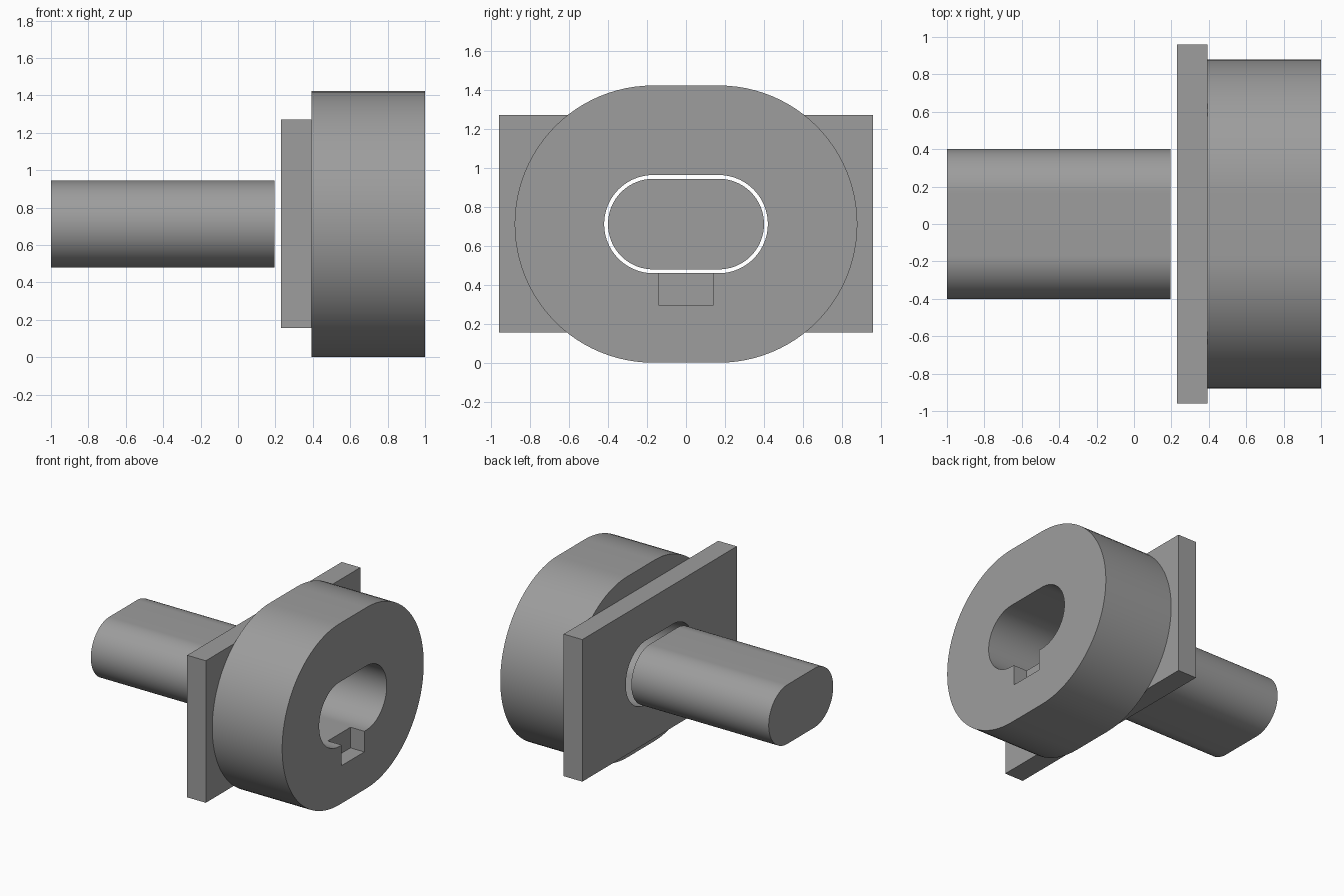
import bpy, bmesh, math

if "Cube" in bpy.data.objects:
    bpy.data.objects.remove(bpy.data.objects["Cube"])

CZ = 0.7115     # height of the common axis
FLAT = 0.168    # half length of the straight part of every slot profile

grey = bpy.data.materials.new("mid grey")
grey.diffuse_color = (0.337, 0.337, 0.337, 1)
grey.use_nodes = True
grey.node_tree.nodes["Principled BSDF"].inputs["Base Color"].default_value = grey.diffuse_color


def extrude_x(name, profile, x0, x1):
    """Extrude a (y, z) profile along x."""
    bm = bmesh.new()
    face = bm.faces.new([bm.verts.new((x0, y, z)) for y, z in profile])
    ext = bmesh.ops.extrude_face_region(bm, geom=[face])
    verts = [v for v in ext["geom"] if isinstance(v, bmesh.types.BMVert)]
    bmesh.ops.translate(bm, verts=verts, vec=(x1 - x0, 0, 0))
    bmesh.ops.recalc_face_normals(bm, faces=bm.faces)
    mesh = bpy.data.meshes.new(name)
    bm.to_mesh(mesh)
    bm.free()
    mesh.materials.append(grey)
    obj = bpy.data.objects.new(name, mesh)
    bpy.context.collection.objects.link(obj)
    return obj


def slot(r, n=48):
    """Rounded profile: two half circles joined by straight lines."""
    pts = []
    for side in (1, -1):
        for i in range(n + 1):
            a = -math.pi / 2 + math.pi * i / n
            pts.append((side * (FLAT + r * math.cos(a)), CZ + side * r * math.sin(a)))
    return pts


def rect(y, z0, z1):
    return [(-y, z0), (y, z0), (y, z1), (-y, z1)]


def activate(obj):
    bpy.ops.object.select_all(action='DESELECT')
    obj.select_set(True)
    bpy.context.view_layer.objects.active = obj


def cut(obj, cutter):
    mod = obj.modifiers.new("cut", 'BOOLEAN')
    mod.operation = 'DIFFERENCE'
    mod.solver = 'EXACT'
    mod.object = cutter
    activate(obj)
    bpy.ops.object.modifier_apply(modifier=mod.name)


# Main parts
shaft = extrude_x("shaft", slot(0.2325), -1.0, 0.195)
plate = extrude_x("mounting_plate", rect(0.96, 0.155, 1.272), 0.23, 0.392)
housing = extrude_x("housing", slot(CZ), 0.392, 1.0)

# Through bore and the keyway notch in the outer face
bore = extrude_x("bore_cutter", slot(0.252), 0.0, 1.2)
notch = extrude_x("notch_cutter", rect(0.141, 0.297, 0.6), 0.88, 1.2)
cut(plate, bore)
cut(housing, bore)
cut(housing, notch)
for helper in (bore, notch):
    bpy.data.objects.remove(helper)

# Smooth curved walls, sharp rims
for obj in (shaft, plate, housing):
    activate(obj)
    bpy.ops.object.shade_smooth_by_angle(angle=math.radians(30))
